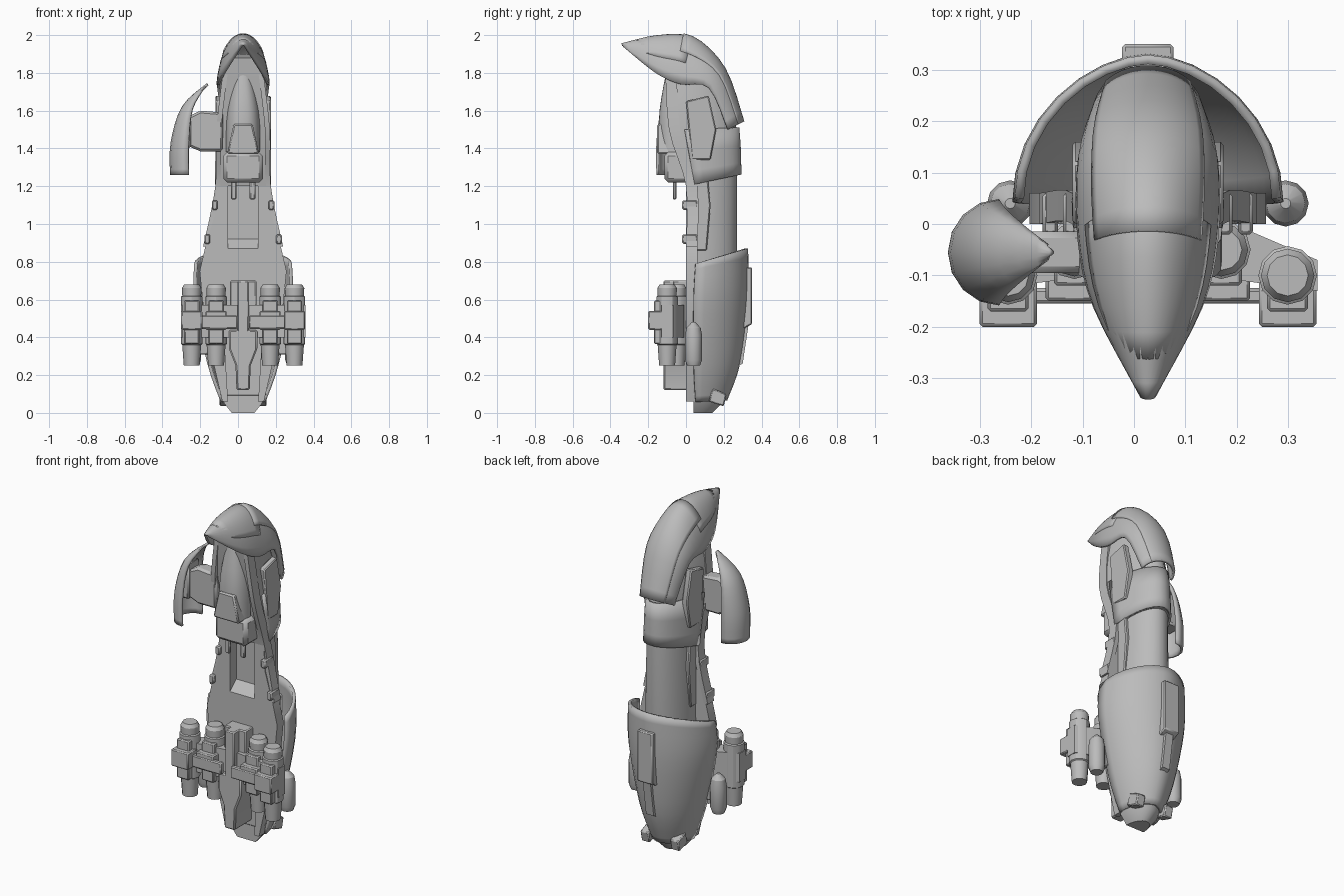
import bpy, bmesh
from math import sin, cos, pi, radians, copysign
from mathutils import Vector

if "Cube" in bpy.data.objects:
    bpy.data.objects.remove(bpy.data.objects["Cube"], do_unlink=True)

CENTRE = .027  # hull centre line
parts = []

grey = (.5, .5, .5, 1)
hull = bpy.data.materials.new("hull_grey")
hull.use_nodes = True
hull.diffuse_color = grey
hull.node_tree.nodes["Principled BSDF"].inputs["Base Color"].default_value = grey


def loft(name, rings, closed=True, thickness=0, bevel=0):
    """Skin equal-length rings of points; closed rings get end caps."""
    bm = bmesh.new()
    loops = [[bm.verts.new(point) for point in ring] for ring in rings]
    count = len(loops[0])
    for low, high in zip(loops, loops[1:]):
        for i in range(count if closed else count - 1):
            j = (i + 1) % count
            bm.faces.new((low[i], low[j], high[j], high[i]))
    if closed:
        bm.faces.new(loops[0])
        bm.faces.new(loops[-1])
    bmesh.ops.recalc_face_normals(bm, faces=bm.faces)
    mesh = bpy.data.meshes.new(name)
    bm.to_mesh(mesh)
    bm.free()
    mesh.materials.append(hull)
    part = bpy.data.objects.new(name, mesh)
    bpy.context.collection.objects.link(part)
    if thickness:
        solid = part.modifiers.new("Thickness", 'SOLIDIFY')
        solid.thickness, solid.offset = thickness, 0
    if bevel:
        edges = part.modifiers.new("Edges", 'BEVEL')
        edges.width, edges.segments = bevel, 1
    parts.append(part)


def spline(rows, steps=4):
    """Smoothly interpolate between a few control rows."""
    rows = [Vector(row) for row in rows]
    padded = [rows[0]] + rows + [rows[-1]]
    result = []
    for a, b, c, d in zip(padded, padded[1:], padded[2:], padded[3:]):
        for step in range(steps):
            t = step / steps
            bend = (a * 2 - b * 5 + c * 4 - d) * t * t + (b * 3 - a - c * 3 + d) * t ** 3
            result.append(b + ((c - a) * t + bend) / 2)
    return result + [rows[-1]]


def arch(crown, base, half, count=16, power=1, span=1, grow=1):
    """Half ellipse from base - half, over the crown, to base + half."""
    crown, base, half = Vector(crown), Vector(base), Vector(half)
    ring = []
    for i in range(count + 1):
        angle = span * pi * (i / count - .5)
        across = copysign(abs(sin(angle)) ** power, sin(angle))
        ring.append(base + ((crown - base) * cos(angle) + half * across) * grow)
    return ring


def hull_arches(rows, **style):
    """Rows: crown y and z, base y and z, half width."""
    return [arch((CENTRE, cy, cz), (CENTRE, by, bz), (width, 0, 0), **style)
            for cy, cz, by, bz, width in rows]


def prism(name, outline, axis, start, end, **style):
    def place(a, b, depth):
        return (depth, a, b) if axis == 'X' else (a, depth, b)
    loft(name, [[place(a, b, depth) for a, b in outline] for depth in (start, end)], **style)


def box(name, centre, size, bevel=.006):
    (x, y, z), (w, d, h) = centre, (side / 2 for side in size)
    outline = [(x - w, z - h), (x + w, z - h), (x + w, z + h), (x - w, z + h)]
    prism(name, outline, 'Y', y - d, y + d, bevel=bevel)


def lathe(name, x, y, profile, count=12):
    turns = [2 * pi * i / count for i in range(count)]
    loft(name, [[(x + r * cos(a), y + r * sin(a), z) for a in turns] for r, z in profile])


# Hooked hood with a raised crest and brow
hood = spline([(-.34, 1.95, -.33, 1.94, .01), (-.16, 1.99, -.16, 1.8, .1),
               (.03, 1.98, -.03, 1.74, .13), (.2, 1.82, .12, 1.72, .13),
               (.3, 1.54, .22, 1.5, .1)])
loft("hood", hull_arches(hood), closed=False, thickness=.014)
loft("hood_crest", hull_arches(hood[7:], span=.55, grow=1.04), closed=False, thickness=.012)
loft("hood_brow", hull_arches(hood[2:9], span=.7, grow=1.02), closed=False, thickness=.01)

# Torso, collar, neck and tail
torso = spline([(.1, 1.9, -.12, 1.88, .07), (.25, 1.6, -.08, 1.6, .13),
                (.28, 1.26, 0, 1.2, .14)])
loft("torso", hull_arches(torso))
loft("torso_collar", hull_arches(torso[5:], span=.9, grow=1.03), closed=False, thickness=.012)
loft("neck", hull_arches([(.27, 1.3, .06, 1.3, .12), (.27, .5, .06, .5, .14),
                          (.2, .1, .06, .1, .1)]))
loft("tail", hull_arches([(.22, .13, .04, .13, .13), (.19, .05, .04, .05, .1),
                          (.14, 0, .04, 0, .06)]))

# Rear shroud and spine plate
shroud = spline([(.32, .87, .05, .79, .25), (.32, .6, .04, .6, .25),
                 (.28, .27, .04, .26, .18), (.21, .07, .05, .06, .11)])
loft("shroud", hull_arches(shroud, power=1.15), closed=False, thickness=.018)
prism("spine_plate", [(.3, .77), (.35, .77), (.35, .47), (.29, .44)],
      'X', CENTRE - .05, CENTRE + .05, bevel=.006)
prism("spine_tip", [(.28, .46), (.33, .46), (.3, .26), (.26, .24)],
      'X', CENTRE - .025, CENTRE + .025)

# Cockpit canopy, chin and visor
canopy = spline([(-.1, 1.83, -.05, 1.83, .04), (-.14, 1.6, -.05, 1.6, .085),
                 (-.145, 1.38, -.05, 1.38, .09)])
loft("canopy", hull_arches(canopy, power=.8))
box("chin", (CENTRE, -.03, 1.3), (.21, .17, .16), bevel=.02)
prism("chin_visor", [(CENTRE + x * s, z) for s, pair in ((1, (0, 1)), (-1, (1, 0)))
                     for x, z in [((.085, 1.37), (.05, 1.53))[i] for i in pair]],
      'Y', -.153, -.08, bevel=.008)

# Front channel, floor and keel
prism("channel_sill", [(0, .87), (.07, .87), (.07, .93)], 'X', CENTRE - .08, CENTRE + .08)
box("lower_floor", (CENTRE, .05, .3), (.24, .03, .42))
box("keel_block", (CENTRE, -.02, .56), (.14, .1, .28))
box("keel_spine", (CENTRE, -.06, .55), (.06, .12, .3))
loft("keel", [[(CENTRE - w, -.12, z), (CENTRE + w, -.12, z), (CENTRE + w, .05, z),
               (CENTRE - w, .05, z)] for w, z in
              ((.035, .12), (.04, .25), (.075, .34), (.075, .44))], bevel=.008)

frame = [(0, .4), (.1, .4), (.08, .06), (.11, .06), (.2, .45), (.23, .75), (.2, .88),
         (.15, 1.05), (.14, 1.24), (.08, 1.24), (.08, .87), (0, .87)]
rail = spline([(.09, -.11, 1.84), (.13, -.09, 1.5), (.135, 0, 1.2), (.2, 0, .88)])
engine = [(.042, .25), (.05, .36), (.057, .365), (.057, .615), (.05, .62), (.052, .66), (.04, .68)]
missile = [(.034, .25), (.045, .28), (.045, .41), (.038, .45), (.01, .48)]
pylon = [(.03, 0), (.19, -.01), (.33, -.07), (.33, -.13), (.03, -.09)]

for side, sign in (("left_", 1), ("right_", -1)):
    def out(distance):
        return CENTRE + sign * distance

    # Front frame, side rails and armour panels
    prism(side + "frame", [(out(x), z) for x, z in frame], 'Y', 0, .06)
    loft(side + "rail", [[(out(x - .014), y, z), (out(x + .012), y, z),
                          (out(x + .012), y + .06, z), (out(x - .014), y + .06, z)]
                         for x, y, z in rail])
    for name, x, z in (("upper", .15, 1.1), ("lower", .19, .92)):
        box(side + name + "_rail_clamp", (out(x), .02, z), (.03, .08, .05))
    box(side + "prong", (out(.05), -.06, 1.18), (.03, .02, .1))
    prism(side + "torso_panel", [(0, 1.65), (.12, 1.68), (.16, 1.5), (.13, 1.34), (.03, 1.34)],
          'X', out(.11), out(.147), bevel=.006)
    prism(side + "neck_panel", [(.05, 1.32), (.11, 1.3), (.13, 1.1), (.11, .86), (.05, .86)],
          'X', out(.11), out(.136), bevel=.006)

    # Twin engines with pylon and mounting blocks
    for name, x, y in (("inner_", .143, -.05), ("outer_", .272, -.1)):
        lathe(side + name + "engine", out(x), y, engine)
        box(side + name + "mount", (out(x), y - .05, .49), (.112, .1, .1))
        box(side + name + "bracket", (out(x), y - .03, .48), (.08, .08, .23))
    loft(side + "pylon", [[(out(x), y, z) for x, y in pylon] for z in (.4, .57)])
    box(side + "engine_bridge", (out(.13), -.14, .48), (.2, .03, .07))

    # Side missile and tail vent
    lathe(side + "missile", out(.268), .04, missile)
    box(side + "missile_mount", (out(.21), .04, .36), (.08, .03, .1))
    prism(side + "tail_vent", [(.12, .06), (.2, .035), (.215, .1), (.14, .13)],
          'X', out(.07), out(.125), bevel=.006)

# Right arm with curved shield pod
POD = -.055
pod = spline([(-.16, 1.74, -.17, 1.73, .01), (-.29, 1.62, -.24, 1.61, .07),
              (-.35, 1.43, -.26, 1.43, .095), (-.353, 1.26, -.26, 1.26, .095)])
loft("arm_pod_shell", [arch((cx, POD, cz), (bx, POD, bz), (0, width, 0), count=8)
                       for cx, cz, bx, bz, width in pod], closed=False, thickness=.014)
prism("arm_pod_core", [(-.25, 1.4), (-.34, 1.4), (-.32, 1.52), (-.25, 1.62)],
      'Y', POD - .05, POD + .05, bevel=.01)
prism("arm", [(-.26, 1.41), (-.2, 1.385), (-.08, 1.385), (-.08, 1.59), (-.2, 1.6), (-.26, 1.57)],
      'Y', POD - .04, POD + .04, bevel=.012)

# Smooth shading with sharp edges kept
bpy.ops.object.select_all(action='DESELECT')
for part in parts:
    part.select_set(True)
bpy.context.view_layer.objects.active = parts[0]
bpy.ops.object.shade_smooth_by_angle(angle=radians(30))
